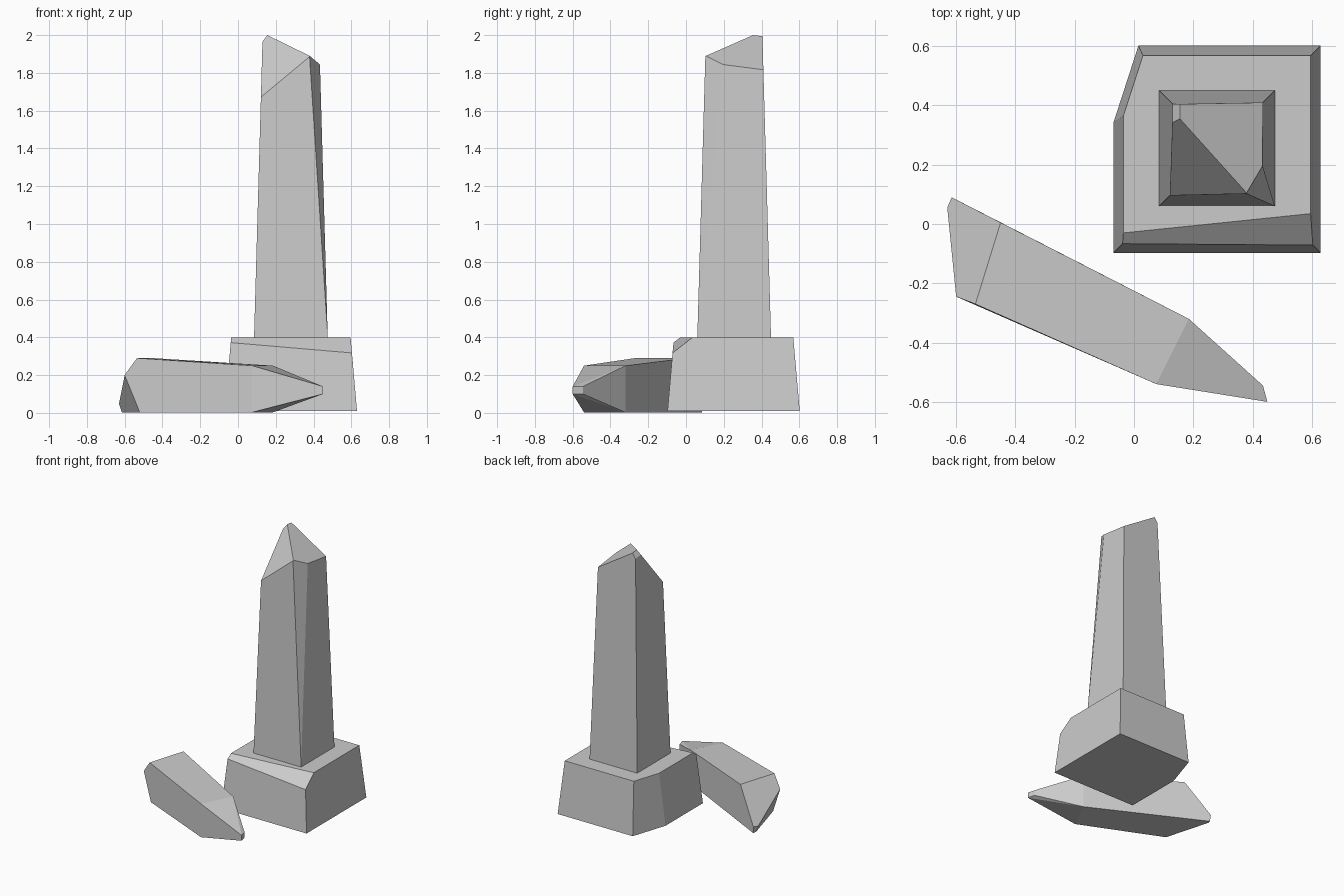
import bpy, bmesh
from mathutils import Vector

if "Cube" in bpy.data.objects:
    bpy.data.objects.remove(bpy.data.objects["Cube"])


def finish(bm, name):
    bmesh.ops.recalc_face_normals(bm, faces=bm.faces)
    me = bpy.data.meshes.new(name)
    bm.to_mesh(me)
    bm.free()
    ob = bpy.data.objects.new(name, me)
    bpy.context.collection.objects.link(ob)
    return ob


def tapered_block(cx, cy, z0, z1, half0, half1):
    bm = bmesh.new()
    bmesh.ops.create_cube(bm, size=2)
    for v in bm.verts:
        h, z = (half1, z1) if v.co.z > 0 else (half0, z0)
        v.co = (cx + v.co.x * h, cy + v.co.y * h, z)
    return bm


def chip(bm, a, b, c, inside):
    """Slice off everything beyond the plane a-b-c and cap the break."""
    a, b, c = Vector(a), Vector(b), Vector(c)
    n = (b - a).cross(c - a).normalized()
    if n.dot(Vector(inside) - a) > 0:
        n = -n
    bmesh.ops.bisect_plane(bm, geom=bm.verts[:] + bm.edges[:] + bm.faces[:],
                           dist=1e-5, plane_co=a, plane_no=n, clear_outer=True)
    rim = [e for e in bm.edges if e.is_boundary]
    if rim:
        bmesh.ops.holes_fill(bm, edges=rim, sides=0)


# Plinth with a broken front edge and a missing back left corner
bm = tapered_block(0.28, 0.252, 0.01, 0.40, 0.35, 0.316)
core = (0.28, 0.25, 0.2)
chip(bm, (-0.036, -0.03, 0.40), (0.596, 0.035, 0.40), (0.60, -0.072, 0.317), core)
chip(bm, (-0.07, 0.34, 0.01), (0.015, 0.602, 0.01), (-0.036, 0.365, 0.40), core)
finish(bm, "plinth")

# Standing shaft with a jagged broken top
bm = tapered_block(0.28, 0.255, 0.40, 2.05, 0.195, 0.148)
core = (0.28, 0.25, 1.0)
peak, brow = (0.155, 0.355, 2.0), (0.38, 0.105, 1.89)
chip(bm, (0.126, 0.10, 1.68), brow, peak, core)
chip(bm, brow, peak, (0.43, 0.405, 1.82), core)
chip(bm, brow, (0.43, 0.19, 1.85), (0.4747, 0.0603, 0.41), core)
chip(bm, (0.13, 0.345, 1.965), peak, (0.155, 0.40, 1.995), core)
finish(bm, "shaft")

# Fallen tip: broken butt, shoulder and blunt point
butt = [(-0.45, 0.005, 0.29), (-0.535, -0.27, 0.29), (-0.60, -0.245, 0.20),
        (-0.63, 0.055, 0.048), (-0.615, 0.09, 0.052),
        (-0.61, 0.085, 0.003), (-0.615, 0.06, 0.003), (-0.52, -0.277, 0.003)]
shoulder = [(x, y, z) for x, y in ((0.185, -0.32), (0.075, -0.54)) for z in (0.003, 0.25)]
point = [(x, y, z) for x, y in ((0.435, -0.545), (0.45, -0.60)) for z in (0.10, 0.14)]
bm = bmesh.new()
for co in butt + shoulder + point:
    bm.verts.new(co)
bmesh.ops.convex_hull(bm, input=bm.verts)
bmesh.ops.dissolve_limit(bm, angle_limit=0.05, verts=bm.verts, edges=bm.edges)
finish(bm, "fallen_tip")
